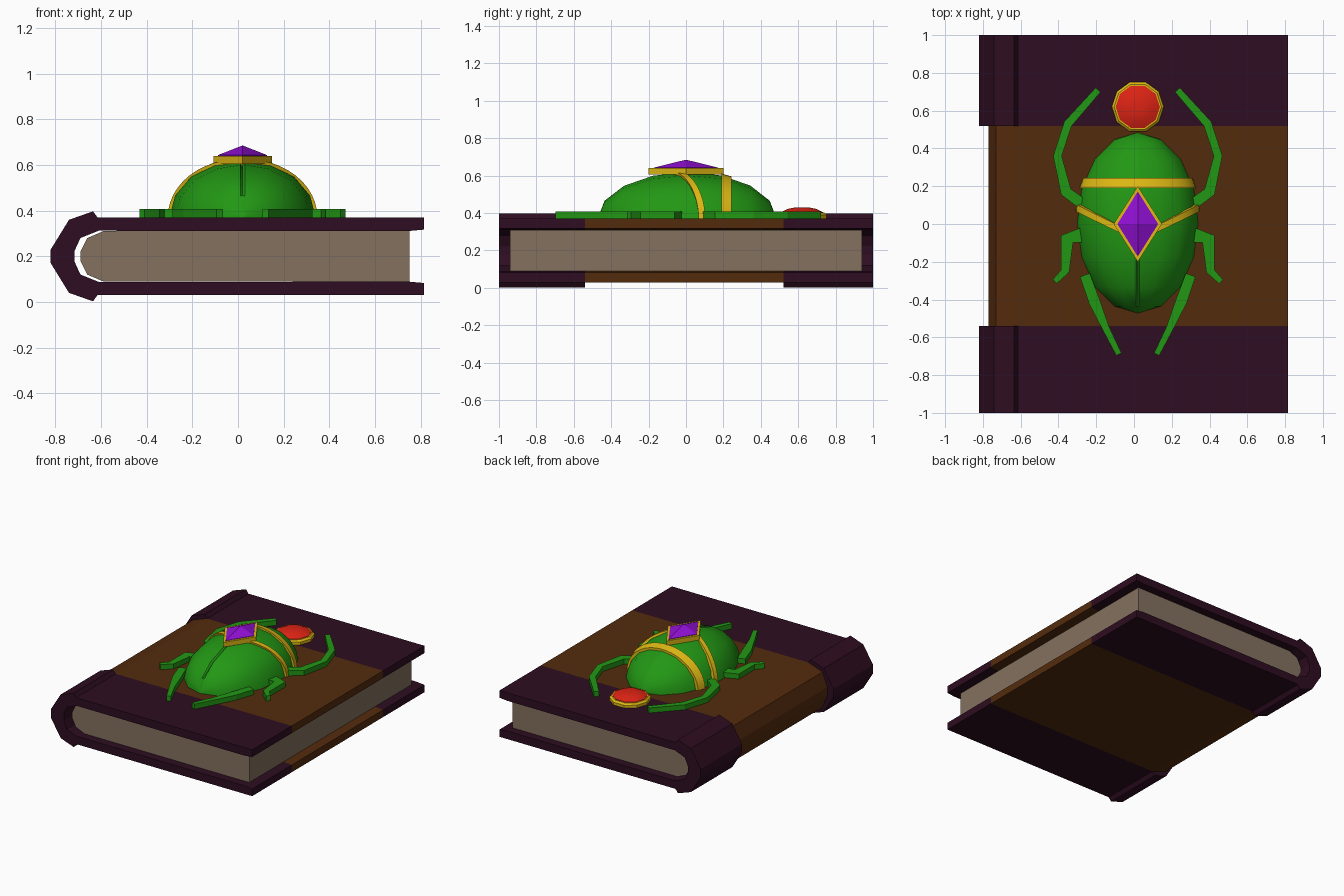
import bpy, bmesh, math
from mathutils import Matrix

cube = bpy.data.objects.get("Cube")
if cube:
    bpy.data.objects.remove(cube, do_unlink=True)


def material(name, color):
    m = bpy.data.materials.new(name)
    m.use_nodes = True
    m.diffuse_color = (*color, 1)
    m.node_tree.nodes["Principled BSDF"].inputs["Base Color"].default_value = (*color, 1)
    return m


PLUM = material("dark plum leather", (0.027, 0.004, 0.015))
BROWN = material("brown leather", (0.088, 0.024, 0.004))
PAPER = material("aged paper", (0.23, 0.165, 0.115))
GREEN = material("beetle green", (0.016, 0.31, 0.007))
GOLD = material("gold", (0.74, 0.49, 0.007))
RED = material("sun red", (0.72, 0.017, 0.007))
PURPLE = material("gem purple", (0.28, 0.005, 0.65))

CX = 0.02                       # beetle centre line
TOP = 0.37                      # cover top
RX, RY, RZ = 0.32, 0.478, 0.25  # beetle body radii


def finish(name, bm, mat, smooth=False):
    bmesh.ops.recalc_face_normals(bm, faces=bm.faces)
    mesh = bpy.data.meshes.new(name)
    bm.to_mesh(mesh)
    bm.free()
    mesh.materials.append(mat)
    ob = bpy.data.objects.new(name, mesh)
    bpy.context.collection.objects.link(ob)
    if smooth:
        bpy.ops.object.select_all(action='DESELECT')
        ob.select_set(True)
        bpy.context.view_layer.objects.active = ob
        bpy.ops.object.shade_smooth_by_angle(angle=math.radians(40))
    return ob


def loft(name, rings, mat, closed_ends=True, smooth=False):
    """Skin a list of closed rings of points."""
    bm = bmesh.new()
    rows = [[bm.verts.new(p) for p in ring] for ring in rings]
    n = len(rows[0])
    for a, b in zip(rows, rows[1:]):
        for i in range(n):
            j = (i + 1) % n
            bm.faces.new((a[i], a[j], b[j], b[i]))
    if closed_ends:
        bm.faces.new(rows[0])
        bm.faces.new(rows[-1])
    return finish(name, bm, mat, smooth)


def book_part(name, upper, y0, y1, mat):
    """Extrude a profile, given by its upper half, along the book's length."""
    outline = upper + [(x, 0.4 - z) for x, z in reversed(upper)]
    return loft(name, [[(x, y, z) for x, z in outline] for y in (y0, y1)], mat)


def cover(name, spine, y0, y1, mat):
    """C-shaped cover section: outside path, then back along the inside."""
    outer = [(0.815, TOP)] + spine
    inner = [(-0.715, 0.225), (-0.69, 0.28), (-0.61, 0.312), (0.75, 0.311), (0.815, 0.317)]
    outer += [(x, 0.4 - z) for x, z in reversed(outer)]
    inside = [(x, 0.4 - z) for x, z in reversed(inner)] + inner
    return loft(name, [[(x, y, z) for x, z in outer + inside] for y in (y0, y1)], mat)


# Book: page block, middle cover and the two raised end covers
book_part("page_block", [(0.75, 0.31), (-0.59, 0.31), (-0.66, 0.28), (-0.69, 0.22)],
          -0.94, 0.94, PAPER)
cover("middle_cover", [(-0.62, TOP), (-0.73, 0.33), (-0.77, 0.23)], -0.54, 0.52, BROWN)
end_spine = [(-0.615, TOP), (-0.635, 0.397), (-0.74, 0.36), (-0.82, 0.23)]
cover("front_end_cover", end_spine, -1, -0.54, PLUM)
cover("back_end_cover", end_spine, 0.52, 1, PLUM)

# Beetle body: half ellipsoid with its poles along y and a groove between the wings
bm = bmesh.new()
bmesh.ops.create_uvsphere(bm, u_segments=16, v_segments=8, radius=1)
bmesh.ops.transform(bm, matrix=Matrix.Rotation(math.pi / 2, 4, 'X'), verts=bm.verts)
bmesh.ops.delete(bm, geom=[v for v in bm.verts if v.co.z < -0.01], context='VERTS')
for x in (-0.03, 0.03):
    bmesh.ops.bisect_plane(bm, geom=bm.verts[:] + bm.edges[:] + bm.faces[:],
                           plane_co=(x, 0, 0), plane_no=(1, 0, 0))
for v in bm.verts:
    if abs(v.co.x) < 0.001 and -0.8 < v.co.y < -0.2:
        v.co.z -= 0.08
bmesh.ops.transform(bm, matrix=Matrix.Translation((CX, 0.006, TOP))
                    @ Matrix.Diagonal((RX, RY, RZ, 1)), verts=bm.verts)
finish("beetle_body", bm, GREEN, True)


# Gold bands that arch over the body
def band(name, centre, width, lift):
    rings = []
    for i in range(25):
        a = math.pi * i / 24
        ring = []
        for side, scale in ((-1, 0.93), (-1, lift), (1, lift), (1, 0.93)):
            y = centre(abs(math.cos(a))) + side * width / 2
            r = math.sqrt(1 - (y / RY) ** 2) * scale
            ring.append((CX + RX * r * math.cos(a), y, TOP + RZ * r * math.sin(a)))
        rings.append(ring)
    loft(name, rings, GOLD, smooth=True)


band("neck_band", lambda s: 0.217, 0.055, 1.05)
band("wing_band", lambda s: -0.075 + 0.16 * s, 0.036, 1.035)


# Legs: flat tapered strips, given as (x, y, width) from body to tip
def leg(name, path, side):
    rings = []
    for i, (x, y, w) in enumerate(path):
        a, b = path[max(i - 1, 0)], path[min(i + 1, len(path) - 1)]
        dx, dy = b[0] - a[0], b[1] - a[1]
        k = w / 2 / math.hypot(dx, dy)
        rings.append([(CX + side * (x - s * dy * k), y + s * dx * k, z)
                      for s, z in ((-1, TOP - 0.005), (1, TOP - 0.005), (1, 0.407), (-1, 0.407))])
    loft(name, rings, GREEN)


legs = {
    "front_leg": [(0.27, 0.09, 0.06), (0.38, 0.17, 0.06), (0.425, 0.36, 0.045),
                  (0.37, 0.53, 0.045), (0.21, 0.71, 0.035)],
    "middle_leg": [(0.27, -0.055, 0.09), (0.375, -0.08, 0.075), (0.385, -0.25, 0.045),
                   (0.44, -0.305, 0.03)],
    "rear_leg": [(0.28, -0.27, 0.055), (0.23, -0.41, 0.06), (0.17, -0.55, 0.038),
                 (0.1, -0.69, 0.03)],
}
for part, path in legs.items():
    leg("left_" + part, path, 1)
    leg("right_" + part, path, -1)


# Stacked outlines share one centre: each level is (x radius, y radius, z)
def stack(name, sides, y, levels, mat, smooth=False):
    turn = 2 * math.pi / sides
    loft(name, [[(CX + rx * math.cos(turn * i), y + ry * math.sin(turn * i), z)
                 for i in range(sides)] for rx, ry, z in levels], mat, smooth=smooth)


stack("gem_frame", 4, 0, [(0.128, 0.2, 0.605), (0.128, 0.2, 0.64)], GOLD)
stack("gem", 4, 0, [(0.108, 0.172, 0.635), (0.108, 0.172, 0.643), (0.001, 0.001, 0.685)], PURPLE)
stack("sun_rim", 10, 0.62, [(0.138, 0.138, TOP), (0.138, 0.138, 0.39), (0.125, 0.125, 0.402)], GOLD)
stack("sun_disc", 10, 0.62, [(0.117, 0.117, 0.395), (0.117, 0.117, 0.405), (0.08, 0.08, 0.422),
                             (0.04, 0.04, 0.43)], RED, True)
